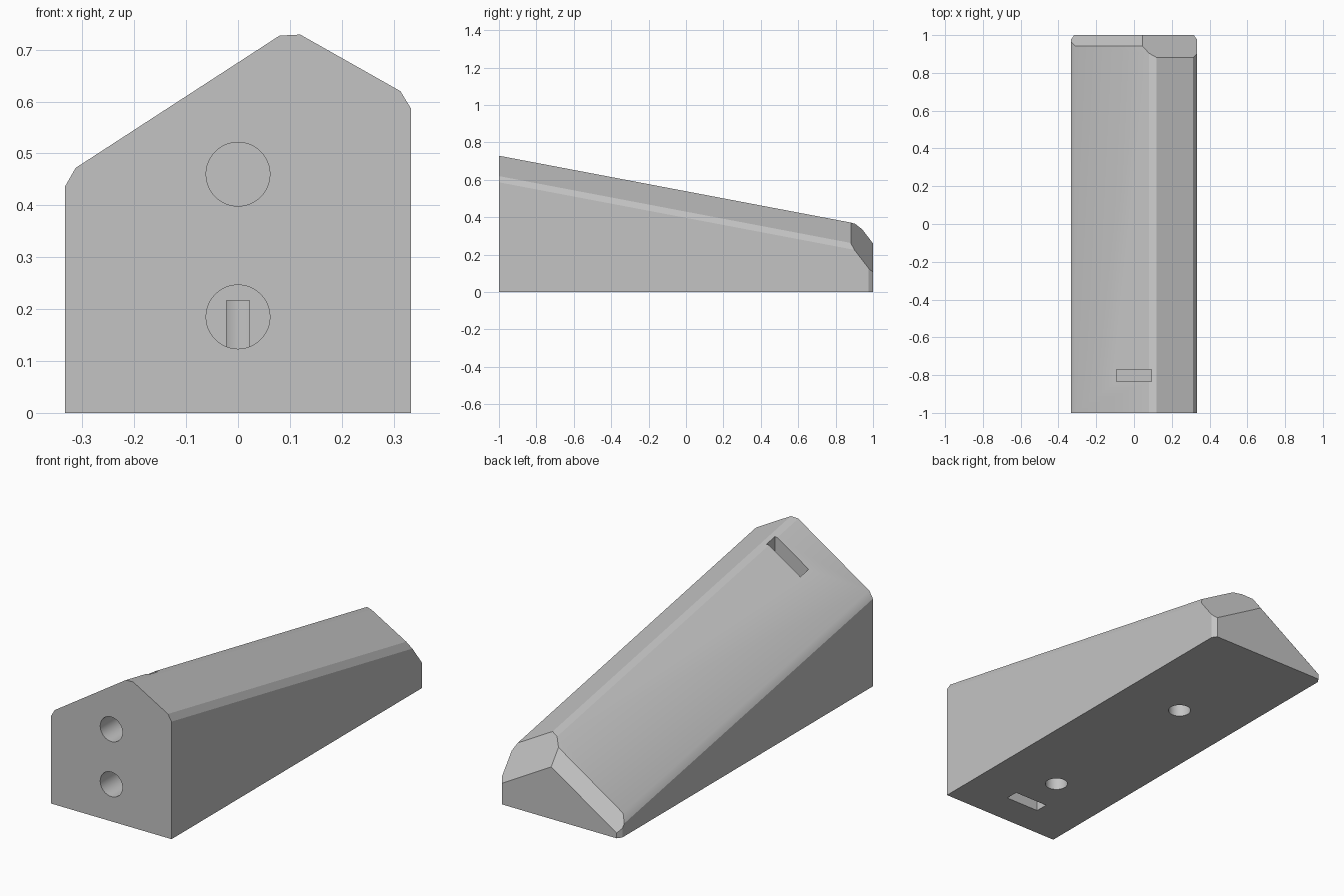
import bpy, bmesh, math
from mathutils import Vector, Matrix

cube = bpy.data.objects.get("Cube")
if cube:
    bpy.data.objects.remove(cube, do_unlink=True)

grey = bpy.data.materials.new("plain grey")
grey.use_nodes = True
colour = (0.55, 0.55, 0.55, 1)
grey.diffuse_color = colour
grey.node_tree.nodes["Principled BSDF"].inputs["Base Color"].default_value = colour

FALL = 0.19          # drop of the roof per unit of length
ROOF = [(-0.333, 0.437), (-0.313, 0.472), (0.08, 0.727), (0.12, 0.729),
        (0.313, 0.62), (0.333, 0.587)]


def make_object(name, bm):
    bmesh.ops.recalc_face_normals(bm, faces=bm.faces[:])
    mesh = bpy.data.meshes.new(name)
    bm.to_mesh(mesh)
    bm.free()
    mesh.materials.append(grey)
    obj = bpy.data.objects.new(name, mesh)
    bpy.context.collection.objects.link(obj)
    return obj


def trim(bm, point, normal):
    """Cut away everything beyond a plane and cap the cut."""
    cut = bmesh.ops.bisect_plane(bm, geom=bm.verts[:] + bm.edges[:] + bm.faces[:],
                                 plane_co=point, plane_no=Vector(normal).normalized(),
                                 clear_outer=True, dist=1e-5)
    edges = [g for g in cut["geom_cut"] if isinstance(g, bmesh.types.BMEdge)]
    bmesh.ops.holes_fill(bm, edges=edges, sides=0)


# Wedge body: gabled profile lofted back along the falling roof
bm = bmesh.new()
outline = [(-0.333, 0)] + ROOF + [(0.333, 0)]
rings = [[bm.verts.new((x, y, z - FALL * (y + 1) if z else 0)) for x, z in outline]
         for y in (-1, 1)]
for ring in rings:
    bm.faces.new(ring)
for i in range(len(outline)):
    j = (i + 1) % len(outline)
    bm.faces.new((rings[0][i], rings[0][j], rings[1][j], rings[1][i]))
bmesh.ops.recalc_face_normals(bm, faces=bm.faces[:])

# Chamfers on the rear roof edges and the rear upright corners
apex = (0.045, 1, 0.26)
trim(bm, apex, (-0.645, 1.3, 1))
trim(bm, apex, (0.568, 1.3, 1))
for side in (-1, 1):
    trim(bm, (side * 0.333, 0.977, 0), (side * 0.023, 0.016, 0))
body = make_object("wedge_body", bm)


def carve(cutter):
    cutter.hide_render = True
    mod = body.modifiers.new("carve", "BOOLEAN")
    mod.operation = "DIFFERENCE"
    mod.solver = "EXACT"
    mod.object = cutter
    bpy.context.view_layer.objects.active = body
    bpy.ops.object.modifier_apply(modifier=mod.name)
    bpy.data.objects.remove(cutter, do_unlink=True)


def bore(start, end, radius):
    start, end = Vector(start), Vector(end)
    axis = end - start
    place = Matrix.Translation((start + end) / 2) @ axis.to_track_quat("Z", "Y").to_matrix().to_4x4()
    bm = bmesh.new()
    bmesh.ops.create_cone(bm, cap_ends=True, segments=48, radius1=radius,
                          radius2=radius, depth=axis.length, matrix=place)
    carve(make_object("bore_cutter", bm))


def slot(bottom, top):
    bm = bmesh.new()
    place = Matrix.Translation((0, -0.802, (bottom + top) / 2))
    bmesh.ops.create_cube(bm, size=1, matrix=place @ Matrix.Diagonal((0.187, 0.066, top - bottom, 1)))
    carve(make_object("slot_cutter", bm))


# Two bolt bores in the front face
for z in (0.46, 0.185):
    bore((0, -1.1, z), (0, -0.628, z), 0.0615)
# Two blind holes in the underside
for y in (-0.58, 0.34):
    bore((0, y, -0.1), (0, y, 0.217), 0.053)
# Nut slots from the roof and from the underside
slot(0.367, 0.9)
slot(-0.1, 0.278)

bpy.ops.object.select_all(action="DESELECT")
body.select_set(True)
bpy.context.view_layer.objects.active = body
bpy.ops.object.shade_smooth_by_angle(angle=math.radians(28))
